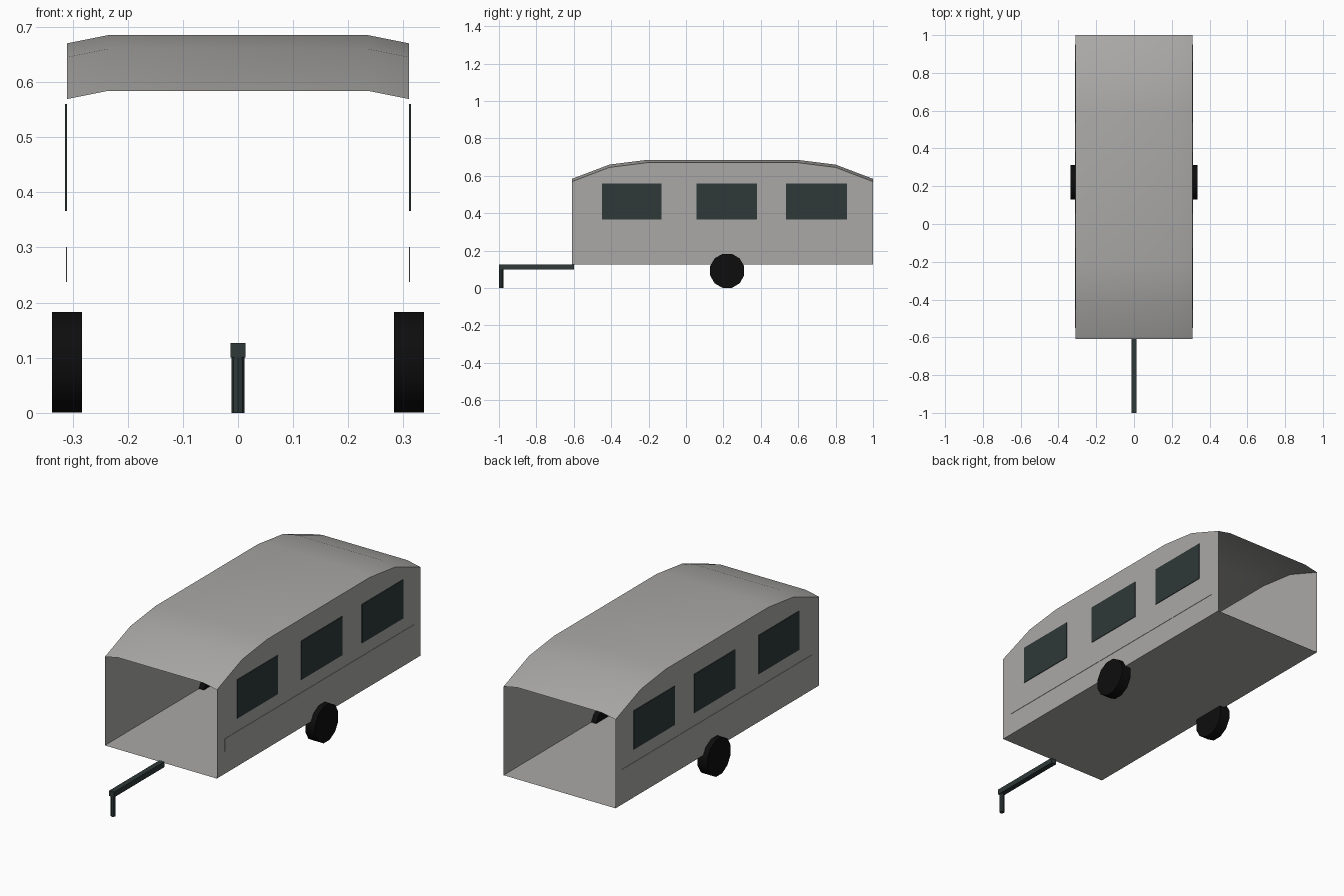
import bpy, bmesh, math
from mathutils import Matrix

if "Cube" in bpy.data.objects:
    bpy.data.objects.remove(bpy.data.objects["Cube"])


def material(name, rgb):
    m = bpy.data.materials.new(name)
    m.diffuse_color = (*rgb, 1)
    m.use_nodes = True
    m.node_tree.nodes["Principled BSDF"].inputs["Base Color"].default_value = m.diffuse_color
    return m


GREY = material("body_grey", (0.40, 0.395, 0.385))
GLASS = material("dark_slate", (0.028, 0.040, 0.040))
RUBBER = material("tyre_black", (0.004, 0.004, 0.004))


def finish(name, bm, mat, smooth=None):
    me = bpy.data.meshes.new(name)
    bm.to_mesh(me)
    bm.free()
    me.materials.append(mat)
    ob = bpy.data.objects.new(name, me)
    bpy.context.collection.objects.link(ob)
    if smooth:
        bpy.ops.object.select_all(action='DESELECT')
        ob.select_set(True)
        bpy.context.view_layer.objects.active = ob
        bpy.ops.object.shade_smooth_by_angle(angle=math.radians(smooth))
    return ob


def box(name, mat, x, y, z):
    bm = bmesh.new()
    size = [b - a for a, b in (x, y, z)]
    mid = [(a + b) / 2 for a, b in (x, y, z)]
    bmesh.ops.create_cube(bm, size=1, matrix=Matrix.Translation(mid) @ Matrix.Diagonal((*size, 1)))
    return finish(name, bm, mat)


def cylinder(name, mat, sides, radius, depth, matrix):
    bm = bmesh.new()
    bmesh.ops.create_cone(bm, cap_ends=True, segments=sides, radius1=radius, radius2=radius,
                          depth=depth, matrix=matrix)
    return finish(name, bm, mat, 35)


HALF, CROWN, FLOOR, DROP = 0.31, 0.235, 0.125, 0.015
FRONT, BACK = -0.61, 1.0
PROFILE = [(FRONT, 0.584), (-0.41, 0.66), (-0.21, 0.685), (0.6, 0.685), (0.8, 0.66), (BACK, 0.584)]

# Roof shell: flat crown with edges folded down, swept along the side profile
bm = bmesh.new()
rows = [[bm.verts.new((x, y, z - d)) for x, d in ((-HALF, DROP), (-CROWN, 0), (CROWN, 0), (HALF, DROP))]
        for y, z in PROFILE]
for a, b in zip(rows, rows[1:]):
    for i in range(3):
        bm.faces.new((a[i], a[i + 1], b[i + 1], b[i]))
finish("roof", bm, GREY, 30)

# Floor panel
bm = bmesh.new()
bm.faces.new([bm.verts.new((x, y, FLOOR)) for x, y in
              ((-HALF, FRONT), (-HALF, BACK), (HALF, BACK), (HALF, FRONT))])
finish("floor", bm, GREY)

for side, s in (("left", -1), ("right", 1)):
    # Side wall following the roof edge
    bm = bmesh.new()
    outline = [(BACK, FLOOR)] + [(y, z - DROP) for y, z in reversed(PROFILE)] + [(FRONT, FLOOR)]
    if s < 0:
        outline.reverse()
    bm.faces.new([bm.verts.new((s * HALF, y, z)) for y, z in outline])
    finish(f"{side}_wall", bm, GREY)

    # Windows and raised trim panel
    for i, y in enumerate(((-0.45, -0.13), (0.055, 0.38), (0.535, 0.86)), 1):
        box(f"{side}_window_{i}", GLASS, sorted((s * 0.3103, s * 0.3135)), y, (0.366, 0.56))
    box(f"{side}_trim_panel", GREY, sorted((s * 0.3102, s * 0.312)), (-0.55, 0.95), (0.237, 0.301))

    # Wheel
    cylinder(f"{side}_wheel", RUBBER, 12, 0.0945, 0.054,
             Matrix.Translation((s * 0.31, 0.22, 0.092)) @ Matrix.Rotation(math.pi / 2, 4, 'Y')
             @ Matrix.Rotation(math.pi / 12, 4, 'Z'))

# Tow bar and its stand
box("tow_bar", GLASS, (-0.0135, 0.0135), (-1.0, -0.6), (0.1, 0.127))
cylinder("tow_stand", GLASS, 8, 0.0115, 0.1, Matrix.Translation((0, -0.988, 0.05)))
